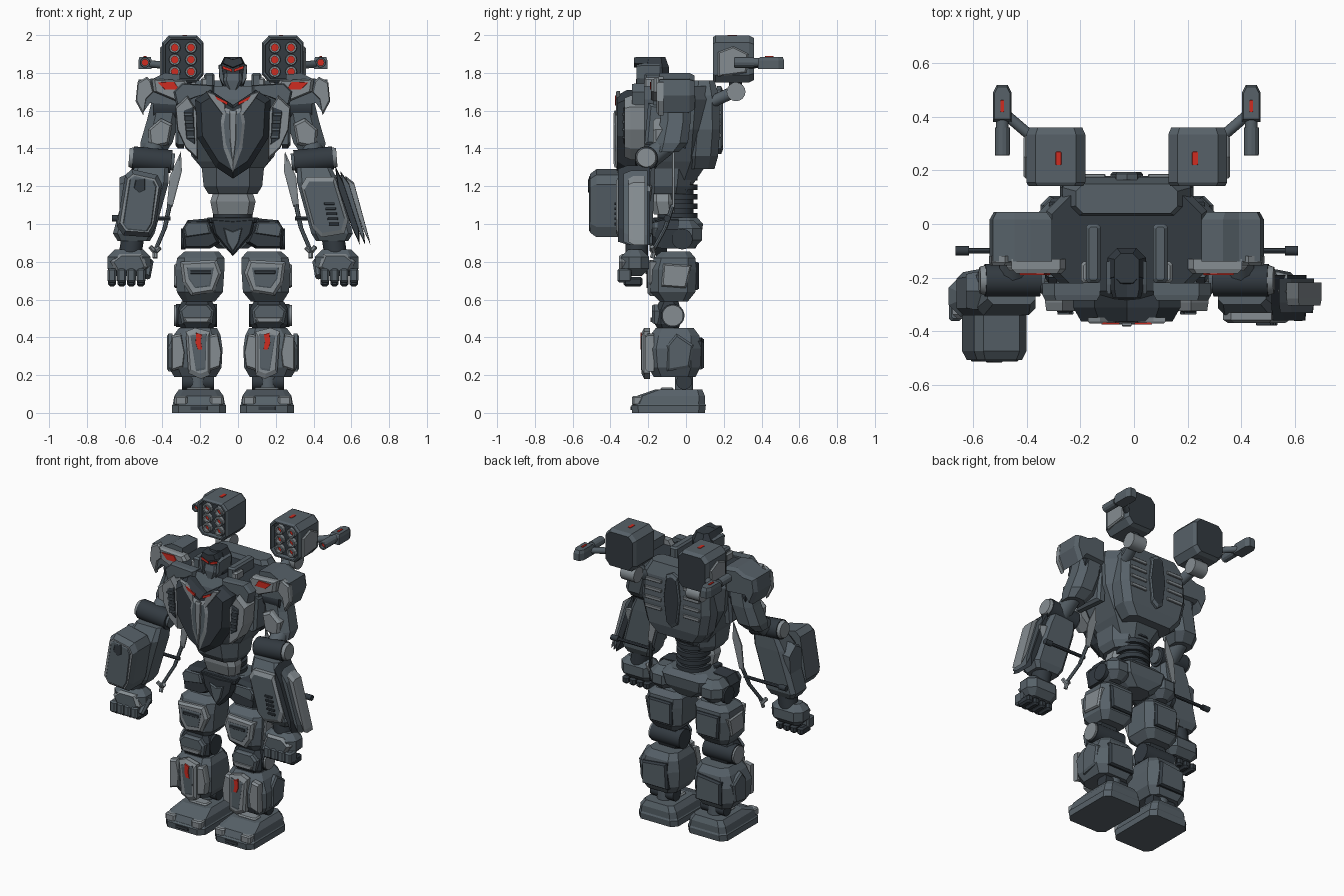
import bpy, bmesh, math
from mathutils import Vector

AX = -0.027  # symmetry axis of the body


def mat(name, rgb):
    m = bpy.data.materials.new(name)
    m.diffuse_color = (*rgb, 1)
    return m


STEEL = mat("slate steel", (0.095, 0.12, 0.14))
DARK = mat("dark gunmetal", (0.033, 0.043, 0.053))
LIGHT = mat("light grey", (0.235, 0.265, 0.285))
RED = mat("signal red", (0.62, 0.025, 0.015))


def rings_mesh(name, rings, m, s=1, face=None, smooth=False):
    """Skin closed rings of points; the last cap may take a second colour."""
    bm = bmesh.new()
    vs = [[bm.verts.new((AX + s * p[0], p[1], p[2])) for p in r] for r in rings]
    n = len(vs[0])
    for a, b in zip(vs, vs[1:]):
        for i in range(n):
            f = bm.faces.new((a[i], a[(i + 1) % n], b[(i + 1) % n], b[i]))
            f.smooth = smooth
    bm.faces.new(vs[0])
    bm.faces.new(vs[-1]).material_index = 1 if face else 0
    bmesh.ops.recalc_face_normals(bm, faces=bm.faces[:])
    me = bpy.data.meshes.new(name)
    bm.to_mesh(me)
    bm.free()
    for k in (m, face):
        if k:
            me.materials.append(k)
    bpy.context.collection.objects.link(bpy.data.objects.new(name, me))


def loft(name, rows, m, s=1, face=None, ch=0.25):
    """Chamfered sections: (z, centre x, half x, y min, y max)."""
    out = []
    for z, cx, hx, y0, y1 in rows:
        c = ch * min(2 * hx, y1 - y0)
        a, b = cx - hx, cx + hx
        out.append([(a + c, y0, z), (b - c, y0, z), (b, y0 + c, z), (b, y1 - c, z),
                    (b - c, y1, z), (a + c, y1, z), (a, y1 - c, z), (a, y0 + c, z)])
    rings_mesh(name, out, m, s, face)


def box(name, c, size, m, s=1, ch=0.15):
    x, y, z = c
    hx, hy, hz = (v / 2 for v in size)
    k = ch * min(size)
    loft(name, [(z - hz, x, hx - k, y - hy + k, y + hy - k), (z - hz + k, x, hx, y - hy, y + hy),
                (z + hz - k, x, hx, y - hy, y + hy), (z + hz, x, hx - k, y - hy + k, y + hy - k)], m, s, None, ch)


def stack(name, pts, steps, m, s=1, face=None, axis="y"):
    """Outline repeated at (depth, scale) steps; steps going back make a recess."""
    ca, cb = sum(p[0] for p in pts) / len(pts), sum(p[1] for p in pts) / len(pts)

    def ring(d, k):
        q = [(ca + (a - ca) * k, cb + (b - cb) * k) for a, b in pts]
        return [{"y": (a, d, b), "x": (d, a, b), "z": (a, b, d)}[axis] for a, b in q]
    rings_mesh(name, [ring(d, k) for d, k in steps], m, s, face)


def prism(name, pts, d0, d1, m, s=1, inset=0.88, face=None, axis="y", lip=0.3):
    """Outline extruded from d1 to d0, with a bevelled end at d0."""
    stack(name, pts, [(d1, 1), (d0 + (d1 - d0) * lip, 1), (d0, inset)], m, s, face, axis)


def rod(name, p0, p1, r, m, s=1, r1=None, n=16, face=None):
    p0, p1 = Vector(p0), Vector(p1)
    d = (p1 - p0).normalized()
    u = d.orthogonal().normalized()
    v = d.cross(u)
    rings_mesh(name, [[p + (u * math.cos(t) + v * math.sin(t)) * k for t in
                       (2 * math.pi * i / n for i in range(n))]
                      for p, k in ((p0, r), (p1, r if r1 is None else r1))], m, s, face, n > 8)


def tube(name, x, z, r, y0, y1, depth, m, s, face):
    """Front-facing barrel with a recessed, coloured bore."""
    pts = [(x + r * math.cos(i * math.pi / 6), z + r * math.sin(i * math.pi / 6)) for i in range(12)]
    stack(name, pts, [(y1, 1), (y0 + .004, 1), (y0, .9), (y0, .6), (y0 + depth, .6)], m, s, face)


def sym(pts):
    return pts + [(-a, b) for a, b in reversed(pts) if a]


# ---- torso ----
loft("torso", [(1.2, 0, .1, -.2, .03), (1.33, 0, .19, -.28, .12), (1.5, 0, .28, -.3, .15),
               (1.66, 0, .3, -.28, .16), (1.73, 0, .28, -.25, .13)], STEEL, face=DARK)
loft("back_hump", [(1.29, 0, .16, .01, .15), (1.36, 0, .22, .01, .17), (1.5, 0, .25, .02, .18), (1.68, 0, .24, .02, .175),
                   (1.76, 0, .19, .04, .15)], STEEL)
prism("breastplate", sym([(0, 1.24), (.09, 1.3), (.19, 1.46), (.2, 1.66), (.12, 1.71), (0, 1.63)]),
      -.365, -.26, DARK, inset=.85, lip=.5)
prism("chest_keel", sym([(0, 1.27), (.05, 1.4), (.065, 1.54), (.05, 1.62), (0, 1.6)]), -.375, -.34, LIGHT,
      inset=.75, face=STEEL)
prism("keel_ridge", sym([(0, 1.3), (.016, 1.45), (.018, 1.6)]), -.383, -.37, LIGHT)
loft("abdomen", [(1.16, 0, .13, -.22, 0), (1.2, 0, .155, -.25, .02), (1.3, 0, .165, -.27, .04)], STEEL)
loft("waist_plate", [(1.05, 0, .105, -.17, -.06), (1.12, 0, .12, -.19, -.06), (1.18, 0, .1, -.19, -.06)], LIGHT)
for i in range(5):
    rod("waist_ring", (0, -.045, 1.03 + i * .05), (0, -.045, 1.058 + i * .05), .105, DARK, n=24)
rod("spine", (0, -.045, 1), (0, -.045, 1.28), .085, DARK)
prism("back_plate", sym([(0, 1.37), (.04, 1.4), (.06, 1.56), (.04, 1.71), (0, 1.73)]), .195, .165, STEEL, face=DARK)
for s in (1, -1):
    prism("chest_side_frame", [(.185, 1.34), (.25, 1.4), (.295, 1.5), (.305, 1.62), (.24, 1.68), (.19, 1.6)],
          -.325, -.22, LIGHT, s, .92)
    prism("chest_grill", [(.2, 1.42), (.245, 1.45), (.26, 1.6), (.21, 1.62)], -.331, -.32, DARK, s)
    for i in range(4):
        box("chest_slat", (.222 + i * .005, -.332, 1.46 + i * .04), (.045, .012, .014), STEEL, s)
    prism("collar_plate", [(.1, 1.7), (.2, 1.67), (.3, 1.63), (.315, 1.7), (.27, 1.745), (.1, 1.735)],
          -.285, -.22, STEEL, s, .9)
    prism("chest_edge", [(.04, 1.56), (.115, 1.66), (.145, 1.705), (.1, 1.69), (.04, 1.63)], -.371, -.35, LIGHT, s)
    prism("chest_mark", [(.028, 1.628), (.085, 1.66), (.095, 1.68), (.028, 1.645)], -.376, -.368, RED, s, .97)
    box("collar_fin", (.125, -.11, 1.745), (.055, .22, .11), STEEL, s, .2)
    box("collar_light", (.14, -.18, 1.73), (.06, .08, .09), LIGHT, s)
    for i in range(4):
        box("back_vent", (.14, .178, 1.47 + i * .06), (.12, .018, .022), LIGHT, s)
    prism("side_panel", [(-.22, 1.42), (.0, 1.4), (.02, 1.62), (-.2, 1.64)], .305, .26, STEEL, s, .85, axis="x")

# ---- head ----
loft("helmet", [(1.68, 0, .04, -.22, -.1), (1.76, 0, .066, -.24, -.09), (1.83, 0, .072, -.24, -.09),
                (1.885, 0, .045, -.22, -.11)], DARK)
loft("face", [(1.71, 0, .028, -.26, -.2), (1.76, 0, .05, -.265, -.2), (1.8, 0, .045, -.255, -.2)], STEEL)
prism("brow_crest", sym([(0, 1.825), (.06, 1.85), (.045, 1.885), (0, 1.872)]), -.275, -.18, DARK)
for s in (1, -1):
    prism("eye", [(.006, 1.805), (.055, 1.822), (.056, 1.838), (.006, 1.82)], -.262, -.254, RED, s, 1)
    prism("cheek_guard", [(.045, 1.72), (.072, 1.77), (.076, 1.84), (.06, 1.85), (.05, 1.79)], -.262, -.14, STEEL, s)

# ---- pelvis ----
loft("pelvis", [(.87, 0, .08, -.1, .05), (.93, 0, .17, -.13, .08), (1.0, 0, .19, -.14, .09),
                (1.035, 0, .13, -.12, .06)], STEEL)
prism("pelvis_guard", sym([(0, .83), (.045, .88), (.1, .95), (.12, 1.03), (0, 1.02)]), -.18, -.1, DARK)
prism("pelvis_keel", sym([(0, .85), (.03, .9), (.05, .98), (0, .96)]), -.193, -.17, STEEL)
box("belt", (0, -.14, 1.02), (.25, .07, .03), DARK)
for s in (1, -1):
    prism("hip_skirt", [(.07, .9), (.12, .87), (.26, .87), (.27, .97), (.24, 1.02), (.13, 1.03)], -.165, -.04, DARK, s, .85)
    prism("skirt_edge", [(.115, .95), (.25, .93), (.262, .98), (.24, 1.01), (.13, 1.01)], -.177, -.15, STEEL, s)
    box("hip_block", (.18, -.01, .945), (.17, .19, .15), STEEL, s, .3)
    rod("hip_cap", (.25, -.02, .92), (.275, -.02, .92), .055, DARK, s)

    # ---- legs ----
    loft("thigh", [(.59, .18, .085, -.14, .01), (.64, .175, .122, -.19, .05), (.76, .175, .13, -.19, .055),
                   (.82, .17, .125, -.17, .05), (.855, .165, .09, -.13, .02)], STEEL, s, ch=.18)
    prism("thigh_panel", [(.1, .64), (.22, .62), (.265, .69), (.28, .8), (.085, .81), (.06, .74)], -.205, -.16, LIGHT, s, .85)
    prism("thigh_inlay", [(.12, .67), (.2, .66), (.235, .71), (.245, .77), (.1, .77)], -.21, -.2, STEEL, s)
    box("thigh_bar", (.17, -.209, .745), (.11, .012, .018), DARK, s)
    prism("thigh_side", [(-.13, .67), (.0, .66), (.03, .78), (-.12, .79)], .312, .28, LIGHT, s, .88, None, "x")
    prism("thigh_back", [(.09, .65), (.25, .65), (.26, .8), (.09, .8)], .07, .03, DARK, s, .88, STEEL)
    rod("knee_axle", (.085, -.07, .515), (.3, -.07, .515), .062, DARK, s, n=20)
    rod("knee_disc", (.295, -.07, .515), (.312, -.07, .515), .056, LIGHT, s, n=20)
    loft("knee_pad", [(.445, .19, .085, -.15, -.04), (.47, .19, .1, -.165, -.03), (.55, .19, .1, -.165, -.03),
                      (.59, .19, .08, -.14, -.04)], DARK, s)
    prism("knee_front", [(.11, .47), (.27, .47), (.285, .54), (.25, .575), (.13, .575), (.1, .54)], -.18, -.14, STEEL, s, .85)
    prism("knee_trim", [(.13, .48), (.25, .48), (.265, .505), (.115, .505)], -.188, -.17, LIGHT, s)
    loft("shin", [(.19, .2, .11, -.17, .05), (.24, .2, .14, -.2, .075), (.34, .2, .145, -.21, .08),
                  (.41, .19, .125, -.19, .07), (.45, .185, .1, -.16, .04)], STEEL, s, ch=.18)
    prism("shin_plate", [(.12, .2), (.17, .18), (.235, .21), (.25, .43), (.2, .45), (.12, .43)], -.235, -.19, LIGHT, s, .8)
    prism("shin_inlay", [(.145, .23), (.195, .22), (.225, .41), (.14, .42)], -.238, -.23, STEEL, s)
    for a in (.07, .265):
        prism("shin_flank", [(a, .24), (a + .06, .22), (a + .06, .41), (a + .01, .42), (a - .01, .32)], -.216, -.17, LIGHT, s)
    prism("shin_mark", [(.162, .335), (.185, .335), (.198, .37), (.194, .425), (.164, .415), (.17, .38)], -.242, -.234, RED, s, .97)
    prism("shin_side", [(-.1, .22), (.02, .24), (.04, .36), (-.05, .42), (-.1, .36)], .35, .32, STEEL, s, .85, axis="x")
    prism("calf_plate", [(.1, .23), (.29, .23), (.29, .38), (.11, .4)], .095, .05, DARK, s, .88, STEEL)
    rod("ankle", (.185, -.01, .1), (.185, -.01, .22), .05, STEEL, s, n=12)
    rod("ankle_axle", (.1, -.01, .165), (.27, -.01, .165), .042, DARK, s)
    loft("sole", [(0, .18, .143, -.285, .1), (.04, .18, .143, -.29, .105), (.05, .18, .135, -.28, .1)], STEEL, s, ch=.12)
    loft("foot", [(.045, .18, .138, -.28, .1), (.09, .18, .13, -.26, .1), (.125, .18, .105, -.16, .085)], STEEL, s, ch=.12)
    for a in (.085, .275):
        box("toe_trim", (a, -.24, .065), (.07, .09, .05), LIGHT, s)
    box("foot_shin_guard", (.18, -.1, .11), (.13, .07, .05), LIGHT, s)
    box("toe_slot", (.18, -.29, .025), (.09, .008, .02), DARK, s)

    # ---- shoulders and upper arms ----
    rod("shoulder_joint", (.26, -.06, 1.62), (.42, -.06, 1.62), .08, DARK, s)
    prism("pauldron", [(.28, 1.63), (.28, 1.79), (.36, 1.8), (.42, 1.77), (.5, 1.765), (.512, 1.68), (.475, 1.59), (.44, 1.64)],
          .045, -.14, STEEL, s, .85, lip=.15)
    prism("pauldron_wing", [(.42, 1.7), (.435, 1.76), (.455, 1.78), (.505, 1.75), (.515, 1.65), (.475, 1.575), (.46, 1.66)],
          -.155, -.12, LIGHT, s, .88)
    prism("pauldron_front", [(.2, 1.69), (.25, 1.76), (.43, 1.77), (.42, 1.7), (.3, 1.65)], -.185, -.13, LIGHT, s, .85)
    prism("pauldron_mark", [(.285, 1.712), (.36, 1.712), (.4, 1.75), (.31, 1.752)], -.191, -.183, RED, s, .97)
    loft("upper_arm", [(1.38, .42, .065, -.16, -.04), (1.43, .405, .085, -.16, .01), (1.55, .37, .085, -.135, .025),
                       (1.65, .35, .08, -.13, .02)], STEEL, s)
    prism("arm_plate", [(.34, 1.42), (.44, 1.4), (.45, 1.5), (.38, 1.56), (.32, 1.53)], -.175, -.12, LIGHT, s, .8)
    rod("elbow_link", (.42, -.1, 1.42), (.425, -.2, 1.34), .055, STEEL, s, n=10)
    rod("elbow", (.325, -.21, 1.33), (.53, -.21, 1.35), .062, DARK, s, n=20)
    rod("elbow_disc", (.525, -.21, 1.35), (.55, -.21, 1.352), .058, LIGHT, s, .05, n=20)
    rod("elbow_hub", (.31, -.21, 1.328), (.33, -.21, 1.33), .045, STEEL, s)

    # ---- forearms and hands ----
    loft("forearm", [(.91, .525, .085, -.32, -.2), (.95, .525, .11, -.34, -.18), (1.22, .45, .11, -.34, -.165),
                     (1.3, .43, .09, -.3, -.165)], STEEL, s, ch=.15)
    prism("forearm_trim", [(-.32, .95), (-.2, .97), (-.18, 1.2), (-.25, 1.26), (-.32, 1.22)], .6, .5,
          LIGHT if s > 0 else STEEL, s, .9, None, "x")
    rod("wrist", (.545, -.26, .83), (.53, -.26, .93), .06, DARK, s)
    box("palm", (.55, -.27, .795), (.23, .15, .14), STEEL, s, .28)
    prism("hand_back", [(.45, .77), (.5, .74), (.62, .75), (.65, .8), (.6, .84), (.48, .84)], -.355, -.3, LIGHT, s, .8, STEEL)
    for i in range(4):
        x = .487 + i * .051
        box("finger", (x, -.325, .728), (.048, .075, .075), STEEL, s, .2)
        box("fingertip", (x, -.28, .695), (.044, .1, .05), DARK, s, .25)
    rod("thumb", (.45, -.26, .8), (.455, -.33, .72), .03, STEEL, s, .02, 8)

    # ---- blades by the forearms ----
    prism("blade", [(.275, 1.385), (.27, 1.28), (.32, 1.09), (.35, 1.09), (.335, 1.25)], -.075, -.062, LIGHT, s, .7)
    rod("blade_grip", (.335, -.07, 1.1), (.36, -.11, .98), .012, STEEL, s, n=8)
    rod("grip_tail", (.36, -.11, .98), (.415, -.18, .85), .011, STEEL, s, n=8)
    rod("grip_bar", (.33, -.1, 1.03), (.6, -.1, 1.03), .011, DARK, s, n=8)
    rod("bar_end", (.59, -.1, 1.03), (.64, -.1, 1.03), .018, DARK, s)
    for dx, dz in ((-.025, .025), (.025, .03), (.0, -.03)):
        rod("grip_claw", (.412, -.17, .85), (.412 + dx, -.18, .85 + dz), .013, LIGHT, s, n=6)

    # ---- missile pods ----
    rod("pod_strut", (.2, .1, 1.63), (.235, .255, 1.7), .032, STEEL, s)
    rod("pod_pivot", (.19, .265, 1.7), (.29, .265, 1.7), .05, LIGHT, s)
    rod("pod_neck", (.25, .265, 1.69), (.25, .26, 1.78), .035, DARK, s)
    octo = [(.19, 1.75), (.34, 1.75), (.375, 1.79), (.375, 1.96), (.34, 1.997), (.19, 1.997), (.155, 1.96), (.155, 1.79)]
    prism("pod", octo, .36, .19, STEEL, s, .9, DARK, lip=.15)
    stack("pod_front", octo, [(.2, 1), (.155, 1), (.142, .93), (.142, .86), (.172, .84)], STEEL, s, DARK)
    prism("pod_side", [(.17, 1.78), (.32, 1.8), (.33, 1.9), (.25, 1.94), (.17, 1.91)], .386, .36, LIGHT, s, .9, None, "x")
    for x in (.222, .308):
        for z in (1.806, 1.87, 1.934):
            tube("pod_tube", x, z, .031, .145, .18, .024, LIGHT, s, RED)
    box("pod_mark", (.255, .245, 1.997), (.022, .05, .006), RED, s)

    # ---- side cannons ----
    rod("cannon_arm", (.36, .33, 1.84), (.465, .42, 1.85), .02, STEEL, s, n=10)
    prism("cannon_body", [(.43, .38), (.5, .38), (.5, .49), (.485, .52), (.445, .52), (.43, .49)], 1.885, 1.82, STEEL, s, .85, axis="z")
    rod("cannon_barrel", (.465, .4, 1.855), (.465, .3, 1.855), .024, STEEL, s)
    tube("cannon_muzzle", .465, 1.855, .028, .255, .36, .02, STEEL, s, RED)
    box("cannon_mark", (.465, .44, 1.886), (.014, .045, .006), RED, s)

# ---- shield box on one forearm ----
prism("shield_box", [(.41, .985), (.44, .93), (.58, .94), (.615, .99), (.57, 1.26), (.535, 1.29), (.4, 1.26), (.375, 1.21)],
      -.508, -.34, STEEL, -1, .86, LIGHT, lip=.2)
prism("shield_face", [(.43, 1), (.455, .96), (.56, .97), (.582, 1), (.545, 1.24), (.52, 1.255), (.42, 1.23), (.405, 1.2)],
      -.514, -.5, STEEL, -1, .95)
prism("shield_vent", [(.465, 1.18), (.495, 1.165), (.525, 1.19), (.515, 1.235), (.465, 1.24)], -.518, -.51, DARK, -1)

# ---- layered blades and vents on the other forearm ----
for i in range(3):
    x = .028 * i
    prism("arm_blade", [(.54 + x, 1.31 - x), (.585 + x, 1.22), (.668 + x, .97 - x), (.672 + x, .89), (.63 + x, .98), (.555 + x, 1.2)],
          -.36 + x, -.19 - x / 2, (DARK, STEEL, LIGHT)[i], 1, .92)
prism("forearm_face", [(.42, .98), (.47, .93), (.59, .95), (.61, 1.02), (.54, 1.25), (.39, 1.25), (.36, 1.2)],
      -.37, -.33, LIGHT, 1, .85, STEEL)
for i in range(5):
    box("forearm_vent", (.535 - i * .006, -.373, 1.0 + i * .027), (.055, .012, .014), DARK)
